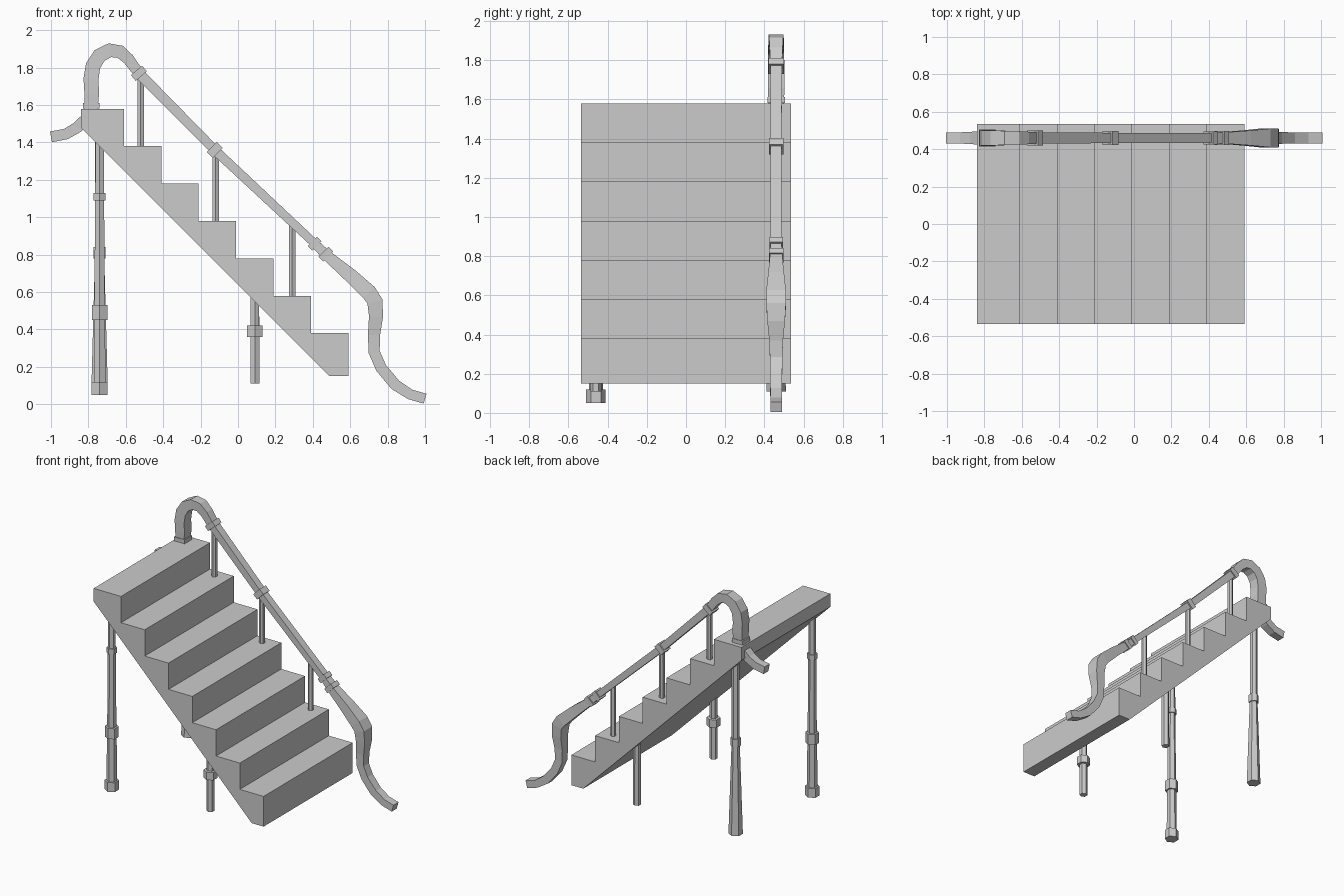
import bpy, bmesh
from math import pi, cos, sin, atan2
from mathutils import Vector

RAIL_Y = 0.46


def make_object(name, verts, faces):
    mesh = bpy.data.meshes.new(name)
    mesh.from_pydata(verts, [], faces)
    bm = bmesh.new()
    bm.from_mesh(mesh)
    bmesh.ops.recalc_face_normals(bm, faces=bm.faces)
    bm.to_mesh(mesh)
    bm.free()
    ob = bpy.data.objects.new(name, mesh)
    bpy.context.collection.objects.link(ob)
    return ob


def loft(name, rings):
    """Skin equal-sized rings and cap both ends."""
    n = len(rings[0])
    verts = [v for r in rings for v in r]
    faces = [(i * n + j, i * n + (j + 1) % n, (i + 1) * n + (j + 1) % n, (i + 1) * n + j)
             for i in range(len(rings) - 1) for j in range(n)]
    faces += [tuple(range(n)), tuple(range(len(verts) - n, len(verts)))]
    return make_object(name, verts, faces)


def hex_post(name, x, y, profile):
    """Six-sided turned post from (z, radius) pairs, corners pointing along y."""
    return loft(name, [[(x + r * cos(pi / 6 + k * pi / 3), y + r * sin(pi / 6 + k * pi / 3), z)
                        for k in range(6)] for z, r in profile])


def swept_bar(name, path):
    """Rectangular bar along (x, z, thickness, depth) points in the rail plane."""
    rings = []
    for i, (x, z, t, d) in enumerate(path):
        a, b = path[max(i - 1, 0)], path[min(i + 1, len(path) - 1)]
        tan = Vector((b[0] - a[0], b[1] - a[1])).normalized()
        nx, nz = -tan.y * t / 2, tan.x * t / 2
        rings.append([(x + s * nx, RAIL_Y + u * d / 2, z + s * nz)
                      for s, u in ((1, 1), (1, -1), (-1, -1), (-1, 1))])
    return loft(name, rings)


# Stair block: seven solid steps with a sloping underside
profile = [(-0.84, 1.48), (-0.84, 1.58)]
for i in range(7):
    x, z = -0.61 + 0.2 * i, 1.58 - 0.2 * i
    profile += [(x, z), (x, z - 0.2 if i < 6 else 0.15)]
profile.append((0.49, 0.15))
loft("stair_block", [[(x, y, z) for x, z in profile] for y in (-0.535, 0.535)])

# Handrail: lower sweep, straight run, upper crook and short tail
swept_bar("handrail", [
    (1.00, 0.03, 0.055, 0.06), (0.92, 0.053, 0.055, 0.06), (0.84, 0.105, 0.06, 0.06),
    (0.765, 0.195, 0.06, 0.062), (0.728, 0.28, 0.06, 0.064), (0.727, 0.37, 0.065, 0.07),
    (0.738, 0.47, 0.075, 0.09), (0.732, 0.55, 0.083, 0.10), (0.70, 0.598, 0.085, 0.10),
    (0.60, 0.69, 0.075, 0.08), (0.47, 0.80, 0.055, 0.06), (0.41, 0.86, 0.045, 0.055),
    (-0.125, 1.36, 0.05, 0.055), (-0.53, 1.77, 0.055, 0.06), (-0.585, 1.845, 0.062, 0.066),
    (-0.63, 1.885, 0.07, 0.072), (-0.685, 1.893, 0.075, 0.076), (-0.74, 1.865, 0.078, 0.08),
    (-0.775, 1.81, 0.08, 0.082), (-0.786, 1.74, 0.08, 0.085), (-0.782, 1.66, 0.078, 0.085),
    (-0.785, 1.58, 0.07, 0.08), (-0.81, 1.525, 0.065, 0.07), (-0.86, 1.48, 0.06, 0.065),
    (-0.92, 1.445, 0.058, 0.06), (-1.00, 1.43, 0.058, 0.06)])

# Square collars around the handrail: centre, direction, length, size
for i, (x, z, ang, ln, sz) in enumerate([
        (-0.53, 1.77, atan2(-1, 0.85), 0.04, 0.078), (-0.125, 1.36, -pi / 4, 0.045, 0.075),
        (0.41, 0.86, -pi / 4, 0.035, 0.07), (0.47, 0.803, -pi / 4, 0.035, 0.075),
        (-0.785, 1.597, pi / 2, 0.03, 0.09)]):
    dx, dz = cos(ang) * ln / 2, sin(ang) * ln / 2
    swept_bar(f"rail_collar_{i + 1}", [(x - dx, z - dz, sz, sz), (x + dx, z + dz, sz, sz)])

# Balusters standing on every second step
for i, (x, z0, z1) in enumerate([(-0.52, 1.37, 1.76), (-0.12, 0.97, 1.355), (0.29, 0.57, 0.955)]):
    hex_post(f"baluster_{i + 1}", x, RAIL_Y, [(z0, 0.02), (z1, 0.02)])

# Tall legs: front one has collars and a foot, back one flares out
hex_post("tall_leg_front", -0.74, -RAIL_Y, [
    (0.05, 0.05), (0.12, 0.05), (0.12, 0.036), (0.45, 0.034), (0.45, 0.048), (0.53, 0.048),
    (0.53, 0.032), (1.09, 0.028), (1.09, 0.037), (1.13, 0.037), (1.13, 0.027), (1.42, 0.026)])
hex_post("tall_leg_back", -0.74, RAIL_Y, [
    (0.11, 0.05), (0.78, 0.029), (0.78, 0.037), (0.84, 0.037), (0.84, 0.028), (1.42, 0.027)])

# Short legs: front one has a collar, back one is plain
hex_post("short_leg_front", 0.09, -RAIL_Y, [
    (0.11, 0.028), (0.36, 0.028), (0.36, 0.048), (0.42, 0.048), (0.42, 0.027), (0.60, 0.027)])
hex_post("short_leg_back", 0.09, RAIL_Y, [(0.11, 0.028), (0.60, 0.027)])
